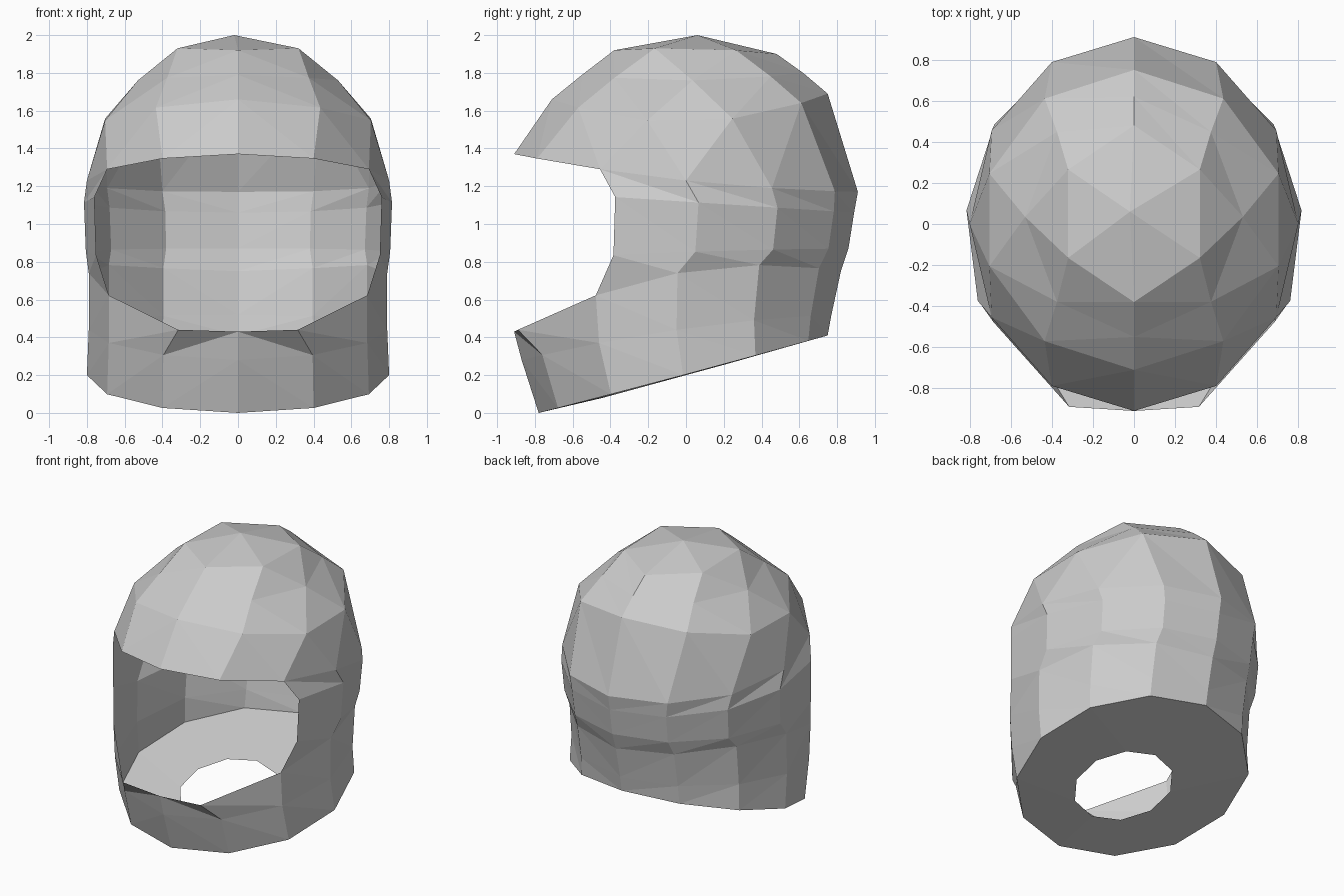
import bpy
import bmesh
from math import sin, cos, radians

cube = bpy.data.objects.get("Cube")
if cube:
    bpy.data.objects.remove(cube)

# Shell colour
grey = bpy.data.materials.new("matte_grey")
grey.use_nodes = True
shade = (0.6, 0.6, 0.6, 1)
grey.diffuse_color = shade
grey.node_tree.nodes["Principled BSDF"].inputs["Base Color"].default_value = shade

bm = bmesh.new()


def ring(count, half_width, y_range, heights, start=0):
    """Oval from front round the left side; height curves from front to side to back."""
    front, back = y_range
    z_front, z_side, z_back = heights
    middle, reach = (front + back) / 2, (back - front) / 2
    is_open = start > 0
    steps = count - 1 if is_open else count
    verts = []
    for i in range(count):
        angle = radians(start + (360 - 2 * start) * i / steps)
        c = cos(angle)
        z = z_side - (z_back - z_front) / 2 * c + ((z_front + z_back) / 2 - z_side) * c * c
        verts.append(bm.verts.new((half_width * sin(angle), middle - reach * c, z)))
    return verts


def closed(verts):
    return verts + verts[:1]


def stitch(lower, upper):
    """Fill between two strips of points with triangles, mirrored about the middle."""
    a, b = len(lower) - 1, len(upper) - 1
    i = j = 0
    while i < a or j < b:
        step_lower = (i + 1) / a if i < a else 9
        step_upper = (j + 1) / b if j < b else 9
        tie = abs(step_lower - step_upper) < 0.001
        if step_lower < step_upper and not tie or tie and (i < a / 2):
            bm.faces.new((lower[i], lower[i + 1], upper[j]))
            i += 1
        else:
            bm.faces.new((lower[i], upper[j + 1], upper[j]))
            j += 1


# Chin guard and collar
base = ring(12, 0.8, (-0.78, 0.75), (0, 0.2, 0.41))
collar = ring(12, 0.79, (-0.87, 0.77), (0.28, 0.44, 0.52))
rim = ring(12, 0.79, (-0.91, 0.82), (0.43, 0.74, 0.75))
for v in (rim[1], rim[-1]):
    v.co.x *= 0.8
    v.co.y = -0.89
    v.co.z = 0.44

# Cheek strips, open at the face
cheek = ring(9, 0.81, (-0.95, 0.86), (0.8, 0.85, 0.87), start=68)
temple = ring(9, 0.82, (-0.95, 0.89), (1.18, 1.12, 1.06), start=68)

# Dome
brow = ring(12, 0.8, (-0.91, 0.91), (1.37, 1.23, 1.17))
forehead = ring(10, 0.74, (-0.71, 0.75), (1.66, 1.54, 1.69))
upper_dome = ring(8, 0.53, (-0.55, 0.62), (1.79, 1.76, 1.8))
crown = ring(6, 0.37, (-0.38, 0.48), (1.92, 1.93, 1.9))
top = bm.verts.new((-0.02, 0.06, 2))

for lower, upper in ((base, collar), (collar, rim), (brow, forehead),
                     (forehead, upper_dome), (upper_dome, crown)):
    stitch(closed(lower), closed(upper))
for lower, upper in ((rim[2:11], cheek), (cheek, temple), (temple, brow[2:11])):
    stitch(lower, upper)
loop = closed(crown)
for a, b in zip(loop, loop[1:]):
    bm.faces.new((a, b, top))

# Flat underside with the neck hole
neck = ring(10, 0.34, (-0.44, 0.22), (0.08, 0.17, 0.26))
stitch(closed(neck), closed(base))

bmesh.ops.recalc_face_normals(bm, faces=bm.faces)
mesh = bpy.data.meshes.new("helmet_shell")
bm.to_mesh(mesh)
bm.free()
mesh.materials.append(grey)
bpy.context.collection.objects.link(bpy.data.objects.new("helmet_shell", mesh))
